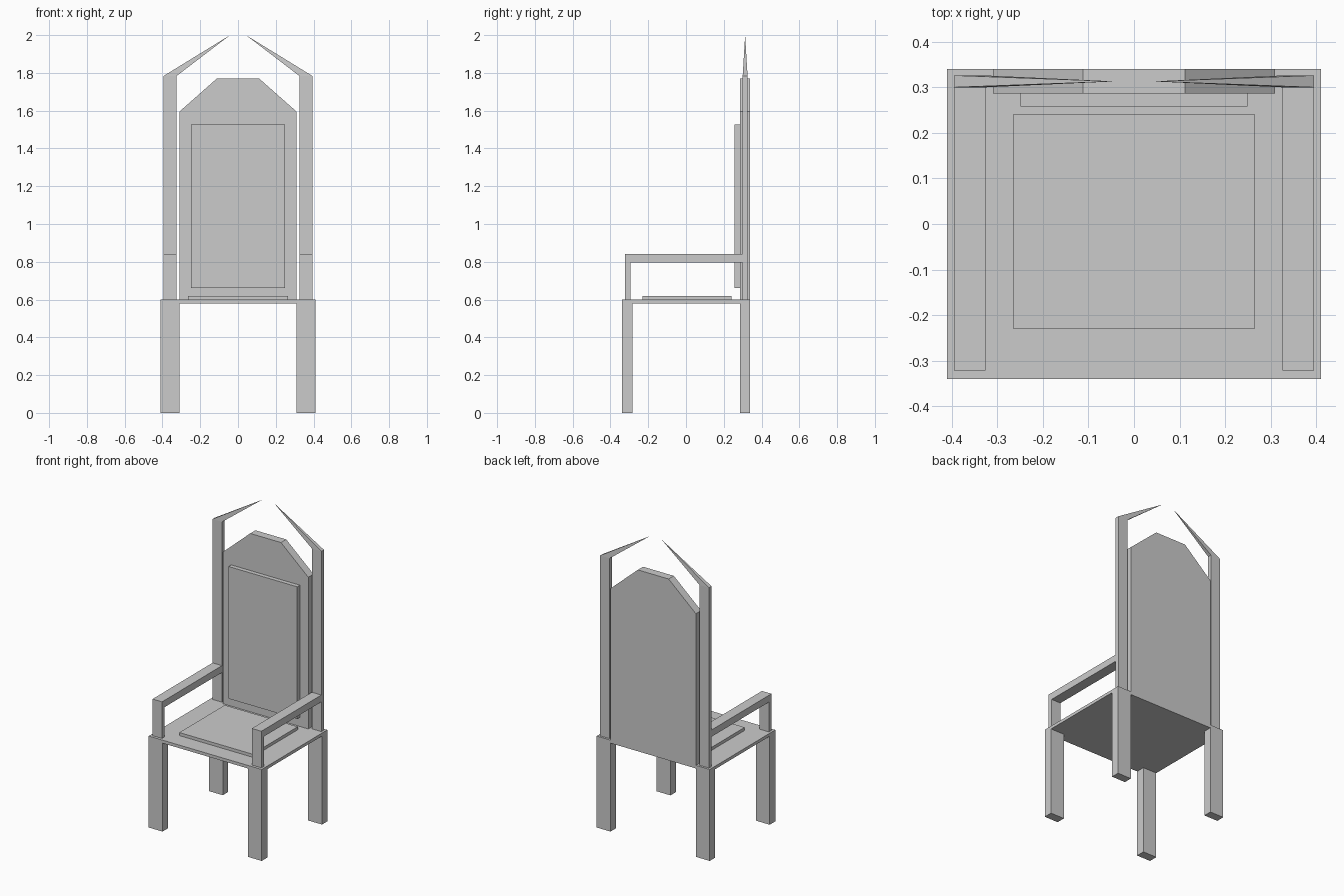
import bpy
import bmesh

if "Cube" in bpy.data.objects:
    bpy.data.objects.remove(bpy.data.objects["Cube"])


def mesh_object(name, verts, faces):
    me = bpy.data.meshes.new(name)
    me.from_pydata(verts, [], faces)
    bm = bmesh.new()
    bm.from_mesh(me)
    bmesh.ops.recalc_face_normals(bm, faces=bm.faces)
    bm.to_mesh(me)
    bm.free()
    ob = bpy.data.objects.new(name, me)
    bpy.context.collection.objects.link(ob)
    return ob


def prism(name, profile, axis, lo, hi):
    """Extrude a 2D profile along x (profile = y,z) or y (profile = x,z)."""
    n = len(profile)
    put = (lambda a, b, d: (d, a, b)) if axis == 'x' else (lambda a, b, d: (a, d, b))
    verts = [put(a, b, d) for d in (lo, hi) for a, b in profile]
    faces = [list(range(n)), list(range(n, 2 * n))]
    faces += [[i, (i + 1) % n, n + (i + 1) % n, n + i] for i in range(n)]
    return mesh_object(name, verts, faces)


def box(name, x, y, z):
    profile = [(x[0], z[0]), (x[1], z[0]), (x[1], z[1]), (x[0], z[1])]
    return prism(name, profile, 'y', *y)


def mirror_x(ob):
    mod = ob.modifiers.new("Mirror", 'MIRROR')
    mod.use_axis[0] = True
    return ob


# Seat slab and raised cushion
box("seat", (-0.41, 0.41), (-0.34, 0.34), (0.58, 0.60))
box("seat_cushion", (-0.265, 0.265), (-0.23, 0.241), (0.60, 0.62))

# Legs, left and right by mirroring
mirror_x(box("front_leg", (0.31, 0.41), (-0.34, -0.282), (0, 0.58)))
mirror_x(box("back_leg", (0.31, 0.41), (0.285, 0.34), (0, 0.58)))

# Backrest with clipped top corners, and its front panel
prism("backrest", [(-0.31, 0.6), (0.31, 0.6), (0.31, 1.595), (0.112, 1.77),
                   (-0.112, 1.77), (-0.31, 1.595)], 'y', 0.286, 0.34)
box("back_panel", (-0.249, 0.249), (0.258, 0.286), (0.66, 1.527))

# L-shaped armrests
mirror_x(prism("armrest", [(-0.322, 0.6), (-0.295, 0.6), (-0.295, 0.795),
                           (0.30, 0.795), (0.30, 0.84), (-0.322, 0.84)],
               'x', 0.326, 0.395))

# Tall side posts whose tops lean inward to a point
x0, x1, y0, y1, top = 0.326, 0.395, 0.30, 0.326, 1.783
ring = [(x0, y0), (x1, y0), (x1, y1), (x0, y1)]
verts = [(x, y, z) for z in (0.6, top) for x, y in ring] + [(0.042, 0.313, 2.0)]
faces = [[0, 1, 2, 3]]
for i in range(4):
    j = (i + 1) % 4
    faces += [[i, j, 4 + j, 4 + i], [4 + i, 4 + j, 8]]
mirror_x(mesh_object("spiked_post", verts, faces))
